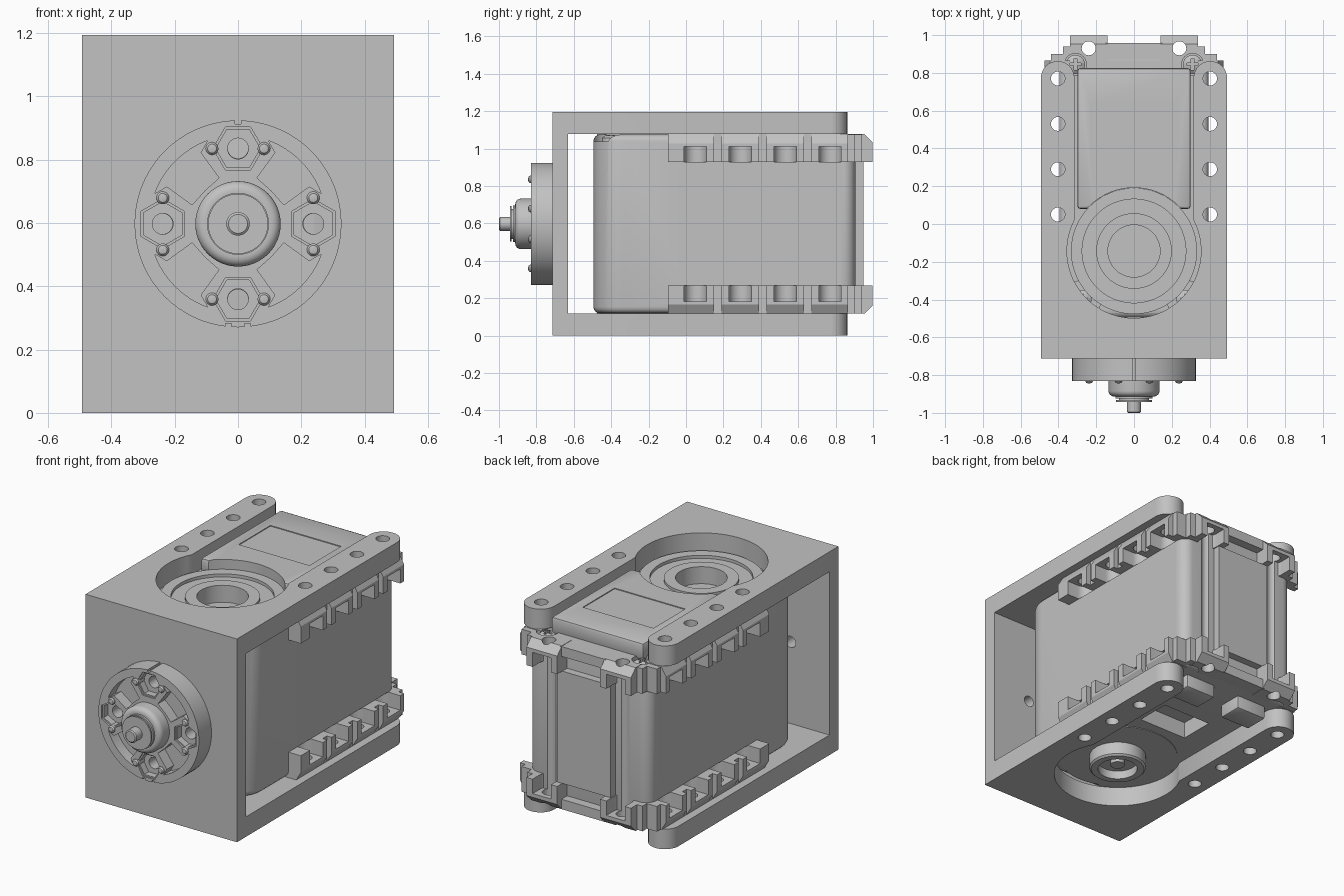
import bpy, bmesh, math
from mathutils import Matrix, Vector

# All parts are built around the mid-height plane and lifted at the end.
MID = 0.5975
PITCH = [0.05 + 0.24 * i for i in range(4)]
AXIS_Y = -0.143
made = []

cube = bpy.data.objects.get("Cube")
if cube:
    bpy.data.objects.remove(cube, do_unlink=True)

grey = bpy.data.materials.new("plain grey")
grey.use_nodes = True
TONE = (0.54, 0.54, 0.54, 1)
grey.diffuse_color = TONE
grey.node_tree.nodes["Principled BSDF"].inputs["Base Color"].default_value = TONE


def finish(name, bm):
    bmesh.ops.recalc_face_normals(bm, faces=bm.faces)
    me = bpy.data.meshes.new(name)
    bm.to_mesh(me)
    bm.free()
    me.materials.append(grey)
    ob = bpy.data.objects.new(name, me)
    bpy.context.scene.collection.objects.link(ob)
    made.append(ob)
    return ob


def prism(name, pts, lo, hi, axis="z"):
    """Extrude a plan (x, y) along z, or an elevation (x, z) along y."""
    bm = bmesh.new()
    place = (lambda p, h: (p[0], p[1], h)) if axis == "z" else (lambda p, h: (p[0], h, p[1]))
    a = [bm.verts.new(place(p, lo)) for p in pts]
    b = [bm.verts.new(place(p, hi)) for p in pts]
    bm.faces.new(a)
    bm.faces.new(b[::-1])
    for i in range(len(pts)):
        j = (i + 1) % len(pts)
        bm.faces.new((a[i], a[j], b[j], b[i]))
    return finish(name, bm)


def box(name, x0, x1, y0, y1, z0, z1):
    return prism(name, [(x0, y0), (x1, y0), (x1, y1), (x0, y1)], z0, z1)


def arc(cx, cy, r, a0, a1, n=24):
    steps = [math.radians(a0 + (a1 - a0) * i / n) for i in range(n + 1)]
    return [(cx + r * math.cos(t), cy + r * math.sin(t)) for t in steps]


def rod(name, cx, cy, r, lo, hi, axis="z", n=32):
    return prism(name, arc(cx, cy, r, 0, 360, n)[:-1], lo, hi, axis)


def lathe(name, profile, spot, forward=False):
    """Turn (radius, height) points about z, or about -y when forward."""
    bm = bmesh.new()
    vs = [bm.verts.new((r, 0, h)) for r, h in profile]
    es = [bm.edges.new(p) for p in zip(vs, vs[1:])]
    bmesh.ops.spin(bm, geom=vs + es, cent=(0, 0, 0), axis=(0, 0, 1),
                   angle=math.tau, steps=48)
    bmesh.ops.remove_doubles(bm, verts=bm.verts, dist=1e-5)
    m = Matrix.Translation(Vector(spot))
    if forward:
        m = m @ Matrix.Rotation(math.pi / 2, 4, "X")
    bmesh.ops.transform(bm, matrix=m, verts=bm.verts)
    return finish(name, bm)


def modify(ob, kind, **settings):
    mod = ob.modifiers.new(kind.lower(), kind)
    for key, value in settings.items():
        setattr(mod, key, value)
    bpy.context.view_layer.objects.active = ob
    bpy.ops.object.modifier_apply(modifier=mod.name)


def cut(ob, *cutters):
    for c in cutters:
        modify(ob, "BOOLEAN", operation="DIFFERENCE", solver="EXACT", object=c)
        made.remove(c)
        bpy.data.objects.remove(c, do_unlink=True)


def mirror(ob, x=True, z=False):
    modify(ob, "MIRROR", use_axis=(x, False, z), use_mirror_merge=False)


def both_sides(right):
    """Close a plan from its +x half, listed front to back."""
    return right + [(-x, y) for x, y in right[::-1]]


# Bracket: forked plan extruded to full height, then hollowed
half = arc(0.404, 0.774, 0.0885, 0, 180, 16)
socket = arc(0, AXIS_Y, 0.355, 27.5, -207.5, 48)
plan = [(-0.4925, -0.713), (0.4925, -0.713)] + half + socket + [(-x, y) for x, y in half[::-1]]
bracket = prism("bracket", plan, -MID, MID)
cut(bracket, box("hollow", -1, 1, -0.63, 2, -0.48, 0.48))
for side in (-1, 1):
    cut(bracket, *[rod("hole", side * 0.4025, y, 0.037, -1, 1, n=24) for y in PITCH])
for x, z in ((0.24, 0), (-0.24, 0), (0, 0.24), (0, -0.24)):
    cut(bracket, rod("hole", x, z, 0.033, -0.8, -0.5, "y", 24))

# Motor case: wide round front corners, tighter rear corners
outline = both_sides(arc(0.235, -0.335, 0.16, -90, 0, 12) + arc(0.33, 0.84, 0.065, 0, 90, 8))
case = prism("motor_case", outline, -0.478, 0.478)
modify(case, "BEVEL", width=0.035, segments=4, limit_method="ANGLE", angle_limit=math.radians(85))
cut(case, box("recess", -0.16, 0.16, 0.25, 0.46, -0.6, -0.38),
    rod("bore", 0, AXIS_Y, 0.138, 0.4, 0.6, n=48))
for side in (-1, 1):
    cut(case, rod("hole", side * 0.24, 0.93, 0.037, -1, 1, n=24),
        rod("front_screw_recess", side * 0.275, -0.4, 0.1, 0.44, 0.6),
        rod("rear_screw_recess", side * 0.31, 0.845, 0.058, 0.445, 0.6))
    for y in PITCH:
        cut(case, *[rod("pocket", side * 0.4025, y, 0.06, z, z + 0.085) for z in (-0.415, 0.33)])
box("back_panel", -0.175, 0.175, 0.8, 0.95, -0.33, 0.33)

# Side rails with bolt holes, nut pockets and gaps
rail = prism("side_rails", [(0.375, 0.33), (0.475, 0.33), (0.475, 0.43), (0.445, 0.48), (0.34, 0.48)],
             -0.095, 0.865, "y")
for y in PITCH:
    pocket = arc(0.4025, y, 0.06, 90, 270, 16) + [(0.6, y - 0.06), (0.6, y + 0.06)]
    cut(rail, prism("pocket", pocket, 0.2, 0.415), rod("hole", 0.4025, y, 0.037, 0.2, 0.6, n=24))
for y in PITCH[:-1]:
    cut(rail, box("gap", 0.445, 0.6, y + 0.1, y + 0.14, 0.2, 0.6))
mirror(rail, z=True)

# Rear corner lugs
corner = prism("corner_lugs", [(0.3, 0.82), (0.44, 0.84), (0.44, 0.9), (0.375, 0.9),
                               (0.375, 0.94), (0.3, 0.94)], 0.33, 0.478)
cut(corner, rod("rear_screw_recess", 0.31, 0.845, 0.058, 0.445, 0.6))
mirror(corner, z=True)

# Rear tabs, chamfered on the outer edge, with nut pockets
tab = prism("rear_tabs", [(0.14, 0.86), (0.34, 0.86), (0.34, 0.997), (0.14, 0.997)], 0.33, 0.48)
chamfer = box("chamfer", 0, 1, -0.1, 0.1, -0.035, 0.035)
chamfer.data.transform(Matrix.Translation((0, 1, 0.483)) @ Matrix.Rotation(-math.pi / 4, 4, "X"))
pocket = arc(0.24, 0.93, 0.06, 180, 360, 16) + [(0.3, 1.2), (0.18, 1.2)]
cut(tab, chamfer, prism("pocket", pocket, 0.2, 0.415), rod("hole", 0.24, 0.93, 0.037, 0.2, 0.6, n=24),
    rod("rear_screw_recess", 0.31, 0.845, 0.058, 0.445, 0.6))
mirror(tab, z=True)
lip = prism("rear_lips", [(-0.15, 0.85), (0.15, 0.85), (0.15, 0.958), (-0.15, 0.958)], 0.42, 0.478)
mirror(lip, x=False, z=True)

# Raised lid on top, scooped around the output, with a shallow inset panel
lid = box("top_lid", -0.3, 0.3, 0.08, 0.825, 0.46, 0.56)
modify(lid, "BEVEL", width=0.015, segments=2)
cut(lid, rod("scoop", 0, AXIS_Y, 0.335, 0.3, 0.7, n=64),
    box("panel", -0.23, 0.23, 0.335, 0.63, 0.555, 0.7))

# Output on top and idler boss underneath
lathe("top_output", [(0.138, 0.445), (0.334, 0.445), (0.334, 0.503), (0.275, 0.503), (0.275, 0.485),
                     (0.2, 0.485), (0.2, 0.5), (0.138, 0.5), (0.138, 0.445)], (0, AXIS_Y, 0))
lathe("idler_boss", [(0, -0.45), (0.334, -0.45), (0.334, -0.482), (0.158, -0.482), (0.158, -0.555),
                     (0.148, -0.565), (0.11, -0.565), (0.11, -0.515), (0.04, -0.515),
                     (0.04, -0.54), (0, -0.54)], (0, AXIS_Y, 0))
socket_block = box("cable_sockets", 0.085, 0.285, 0.655, 0.805, -0.555, -0.46)
modify(socket_block, "BEVEL", width=0.012, segments=2)
mirror(socket_block)

# Cross-head screws
for name, x, y in (("rear_screws", 0.31, 0.845), ("front_screws", 0.275, -0.4)):
    screw = lathe(name, [(0, 0.44), (0.05, 0.44), (0.05, 0.46), (0.03, 0.473), (0, 0.476)], (x, y, 0))
    cut(screw, box("slot", x - 0.03, x + 0.03, y - 0.007, y + 0.007, 0.46, 1),
        box("slot", x - 0.007, x + 0.007, y - 0.03, y + 0.03, 0.46, 1))
    mirror(screw)

# Round horn on the front plate: webbed pockets, hex nut seats, rim notches
horn = rod("front_horn", 0, 0, 0.327, -0.83, -0.71, "y", 72)
web = arc(0, 0, 0.28, 20, 70, 12) + [(0.118, 0.225), (0.06, 0.145), (0.105, 0.105),
                                    (0.145, 0.06), (0.225, 0.118)]
for k in range(4):
    c, s = ((1, 0), (0, 1), (-1, 0), (0, -1))[k]
    turned = [(c * x - s * z, s * x + c * z) for x, z in web]
    nx, nz = 0.238 * c, 0.238 * s
    cut(horn, prism("web", turned, -0.9, -0.765, "y"))
    # Stepped hexagon, then the bolt hole
    for radius, depth in ((0.079, -0.82), (0.07, -0.78)):
        hexagon = arc(nx, nz, radius, 90 * k + 90, 90 * k + 450, 6)[:-1]
        cut(horn, prism("seat", hexagon, -0.9, depth, "y"))
    cut(horn, rod("hole", nx, nz, 0.033, -0.9, -0.6, "y", 24))
    # Retaining bumps beside each nut seat
    for side in (-1, 1):
        lathe("nut_bump", [(0, -0.06), (0.02, -0.06), (0.02, 0.004), (0.014, 0.012), (0, 0.015)],
              (nx - side * s * 0.082, -0.83, nz + side * c * 0.082), True)
cut(horn, box("notch", -0.009, 0.009, -0.9, -0.6, 0.315, 0.4),
    *[box("notch", x - 0.009, x + 0.009, -0.9, -0.6, -0.4, -0.315) for x in (-0.03, 0.03)])

# Stepped hub and shaft
shoulder = arc(0.105, 0.883, 0.03, 0, 90, 6)
lathe("hub_and_shaft", [(0, 0.75), (0.135, 0.75)] + shoulder +
      [(0.098, 0.913), (0.098, 0.925), (0.08, 0.925), (0.08, 0.933), (0.095, 0.933), (0.095, 0.942),
       (0.037, 0.942), (0.037, 0.994), (0.03, 1.0), (0, 1.0)], (0, 0, 0), True)

# Lift onto the ground and shade
bpy.ops.object.select_all(action="DESELECT")
for ob in made:
    ob.location.z += MID
    ob.select_set(True)
bpy.context.view_layer.objects.active = made[0]
bpy.ops.object.shade_smooth_by_angle(angle=math.radians(30))
